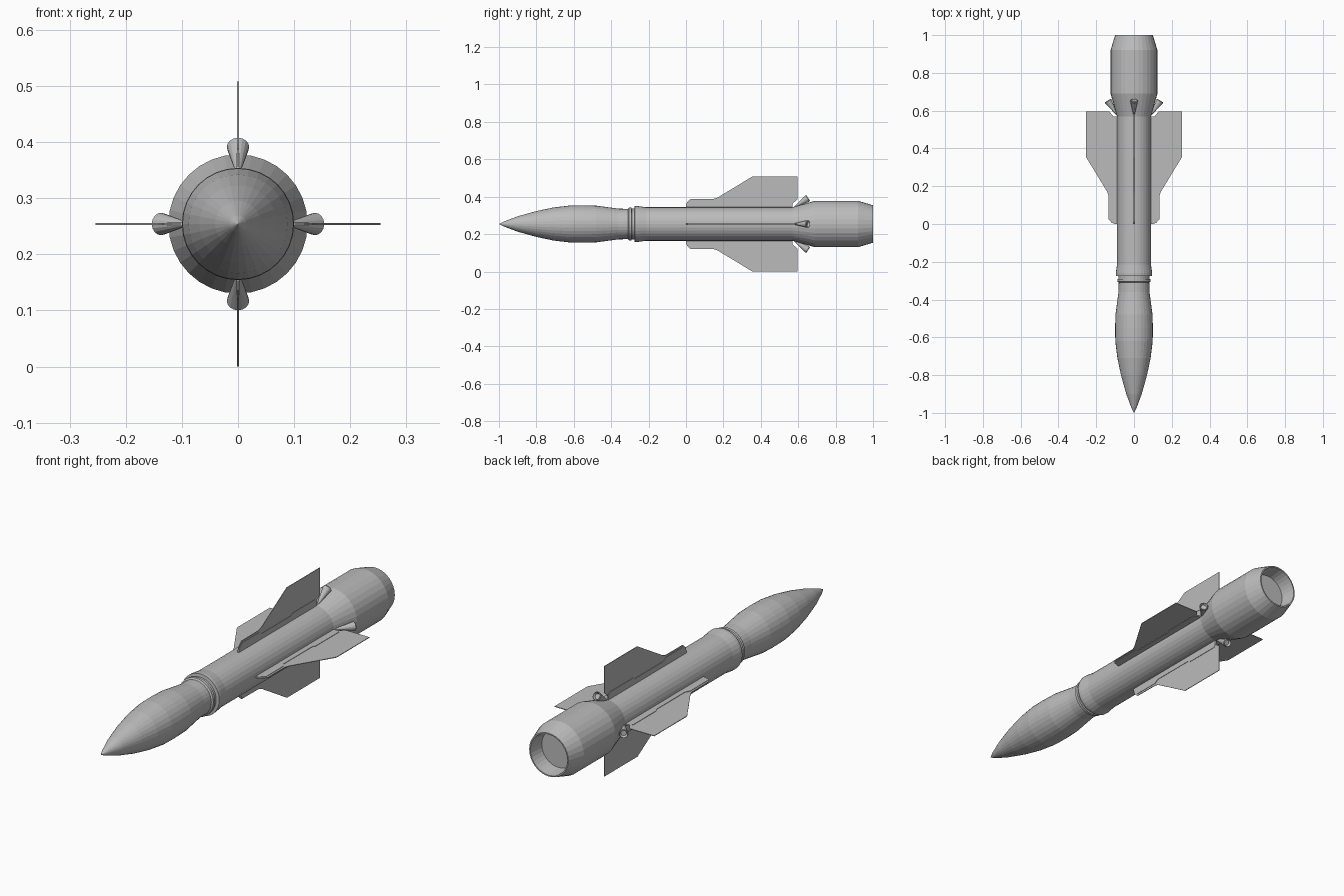
import bpy, bmesh, math
from mathutils import Matrix, Vector

if "Cube" in bpy.data.objects:
    bpy.data.objects.remove(bpy.data.objects["Cube"])

AXIS_Z = 0.254
grey = bpy.data.materials.new("light grey")
grey.diffuse_color = (0.5, 0.5, 0.5, 1)
grey.use_nodes = True
grey.node_tree.nodes["Principled BSDF"].inputs["Base Color"].default_value = grey.diffuse_color


def finish(name, bm):
    bmesh.ops.remove_doubles(bm, verts=bm.verts, dist=0.00005)
    bmesh.ops.recalc_face_normals(bm, faces=bm.faces)
    mesh = bpy.data.meshes.new(name)
    bm.to_mesh(mesh)
    bm.free()
    mesh.materials.append(grey)
    ob = bpy.data.objects.new(name, mesh)
    bpy.context.collection.objects.link(ob)
    return ob


def lathe(name, profile, sides, place):
    """Revolve (y, radius) points about the y axis, then place the result."""
    bm = bmesh.new()
    rings = []
    for y, r in profile:
        rings.append([bm.verts.new((r * math.cos(2 * math.pi * i / sides), y,
                                    r * math.sin(2 * math.pi * i / sides)))
                      for i in range(sides)])
    for a, b in zip(rings, rings[1:]):
        for i in range(sides):
            j = (i + 1) % sides
            bm.faces.new((a[i], a[j], b[j], b[i]))
    bm.transform(place)
    return finish(name, bm)


def plate(name, outline, thickness, place):
    """Extrude a (y, radius) outline into a thin upright plate."""
    bm = bmesh.new()
    face = bm.faces.new([bm.verts.new((-thickness / 2, y, r)) for y, r in outline])
    ext = bmesh.ops.extrude_face_region(bm, geom=[face])
    moved = [v for v in ext["geom"] if isinstance(v, bmesh.types.BMVert)]
    bmesh.ops.translate(bm, verts=moved, vec=(thickness, 0, 0))
    bm.transform(place)
    return finish(name, bm)


centre = Matrix.Translation((0, 0, AXIS_Z))

# Nose, neck rings, tube, flared tail and recessed nozzle
lathe("body", [
    (-1.0, 0), (-0.97, 0.015), (-0.90, 0.041), (-0.80, 0.069), (-0.71, 0.088),
    (-0.62, 0.099), (-0.55, 0.1), (-0.48, 0.098), (-0.42, 0.09), (-0.36, 0.082),
    (-0.31, 0.081), (-0.305, 0.088), (-0.292, 0.088), (-0.29, 0.082),
    (-0.276, 0.082), (-0.274, 0.096), (-0.26, 0.096), (-0.215, 0.09),
    (0.57, 0.09), (0.69, 0.124), (0.92, 0.124), (1.0, 0.1),
    (1.0, 0.094), (0.93, 0.085), (0.93, 0)], 32, centre)

FIN = [(0.0, 0.08), (0.0, 0.1), (0.006, 0.118), (0.025, 0.134), (0.15, 0.135),
       (0.17, 0.142), (0.355, 0.254), (0.595, 0.254), (0.595, 0.13),
       (0.57, 0.11), (0.57, 0.08)]
RAIL = [(0.002, 0.08), (0.002, 0.1), (0.025, 0.126), (0.15, 0.126), (0.17, 0.114),
        (0.38, 0.114), (0.39, 0.122), (0.56, 0.122), (0.57, 0.11), (0.57, 0.08)]

# Flare cone tilted outward behind each fin, open at the back
tip, end = Vector((0, 0.578, 0.09)), Vector((0, 0.65, 0.137))
length = (end - tip).length
tilt = Matrix.Rotation(math.atan2(end.z - tip.z, end.y - tip.y), 4, 'X')
cone = [(0, 0), (0, 0.003), (length, 0.02), (length + 0.004, 0.017),
        (length - 0.008, 0.012), (length - 0.008, 0)]

# Four fins with thicker root rails and cones around the body
for k, side in enumerate(("top", "right", "bottom", "left")):
    spin = centre @ Matrix.Rotation(k * math.pi / 2, 4, 'Y')
    plate("fin_" + side, FIN, 0.003, spin)
    plate("fin_rail_" + side, RAIL, 0.007, spin)
    lathe("tail_cone_" + side, cone, 16, spin @ Matrix.Translation(tip) @ tilt)
